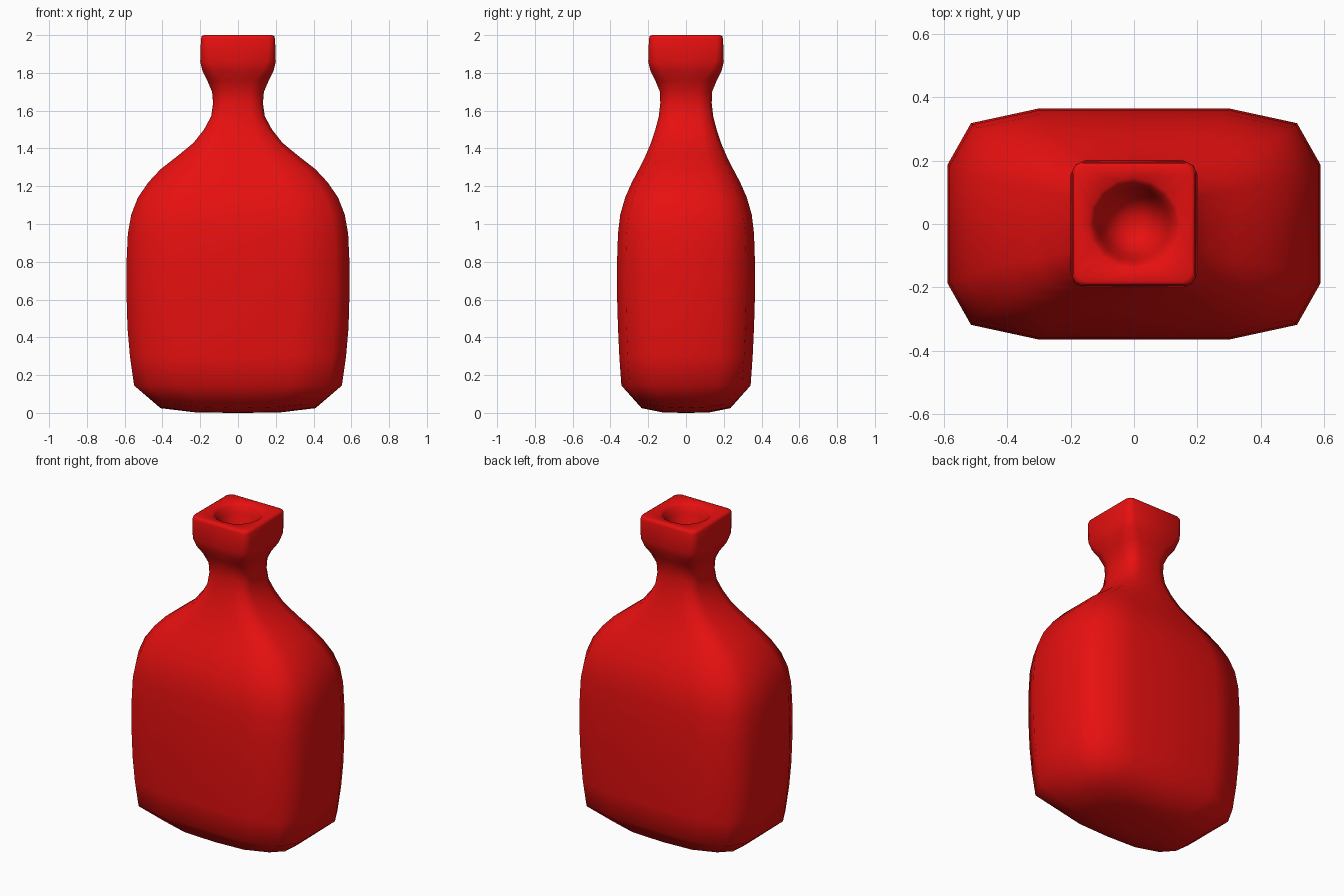
import bpy
import bmesh
import math

cube = bpy.data.objects.get("Cube")
if cube:
    bpy.data.objects.remove(cube, do_unlink=True)

red = bpy.data.materials.new("bottle_red")
red.use_nodes = True
red.diffuse_color = (0.8, 0.005, 0.005, 1)
red.node_tree.nodes["Principled BSDF"].inputs["Base Color"].default_value = red.diffuse_color


def rounded_ring(bm, z, hx, hy, quarter, corner, lift=0.0):
    """Sixteen-sided rounded rectangle; lift raises its corners."""
    pts = []
    for turn in range(4):
        c, s = round(math.cos(turn * math.pi / 2)), round(math.sin(turn * math.pi / 2))
        for x, y, k in ((1, 0, 0), (1, quarter, 0.3), (corner, corner, 1), (quarter, 1, 0.3)):
            pts.append(bm.verts.new(((x * c - y * s) * hx, (x * s + y * c) * hy, z + lift * k)))
    return pts


def round_ring(bm, z, radius):
    return [bm.verts.new((radius * math.cos(i * math.pi / 8), radius * math.sin(i * math.pi / 8), z))
            for i in range(16)]


# Body, shoulder and neck profile: height, half width, half depth
body = [
    (0.145, 0.55, 0.342), (0.30, 0.572, 0.353), (0.45, 0.585, 0.36),
    (0.62, 0.59, 0.365), (0.80, 0.59, 0.365), (0.95, 0.583, 0.36),
    (1.05, 0.565, 0.348), (1.14, 0.53, 0.322), (1.22, 0.475, 0.287),
    (1.29, 0.41, 0.25), (1.36, 0.32, 0.215), (1.43, 0.235, 0.185),
    (1.50, 0.18, 0.162), (1.57, 0.142, 0.144), (1.64, 0.132, 0.136),
    (1.70, 0.137, 0.138), (1.76, 0.163, 0.163),
]
# Square lip: height, half width, corner and quarter sharpness
lip = [(1.81, 0.188, 0.7, 0.9), (1.86, 0.2, 0.78, 0.92), (1.93, 0.198, 0.82, 0.94),
       (1.98, 0.196, 0.84, 0.95), (1.995, 0.192, 0.84, 0.95), (2.0, 0.182, 0.84, 0.95)]
# Dished mouth: height, radius
mouth = [(1.995, 0.145), (1.98, 0.13), (1.94, 0.115), (1.88, 0.098), (1.83, 0.07), (1.81, 0.035)]

bm = bmesh.new()
rings = [rounded_ring(bm, 0.002, 0.22, 0.12, 0.5, 0.88, 0.003),
         rounded_ring(bm, 0.025, 0.41, 0.235, 0.5, 0.88, 0.02)]
rings += [rounded_ring(bm, z, hx, hy, 0.51, 0.873) for z, hx, hy in body]
rings += [rounded_ring(bm, z, h, h, q, c) for z, h, q, c in lip]
rings += [round_ring(bm, z, r) for z, r in mouth]

# Skin the rings and close the base and the mouth floor
for a, b in zip(rings, rings[1:]):
    for i in range(16):
        j = (i + 1) % 16
        bm.faces.new((a[i], a[j], b[j], b[i]))
for ring, z in ((rings[0], 0.0), (rings[-1], 1.805)):
    centre = bm.verts.new((0, 0, z))
    for i in range(16):
        bm.faces.new((ring[i], ring[(i + 1) % 16], centre))
bmesh.ops.recalc_face_normals(bm, faces=bm.faces)
for face in bm.faces:
    face.smooth = True

mesh = bpy.data.meshes.new("bottle")
bm.to_mesh(mesh)
bm.free()
mesh.materials.append(red)
bottle = bpy.data.objects.new("bottle", mesh)
bpy.context.collection.objects.link(bottle)
